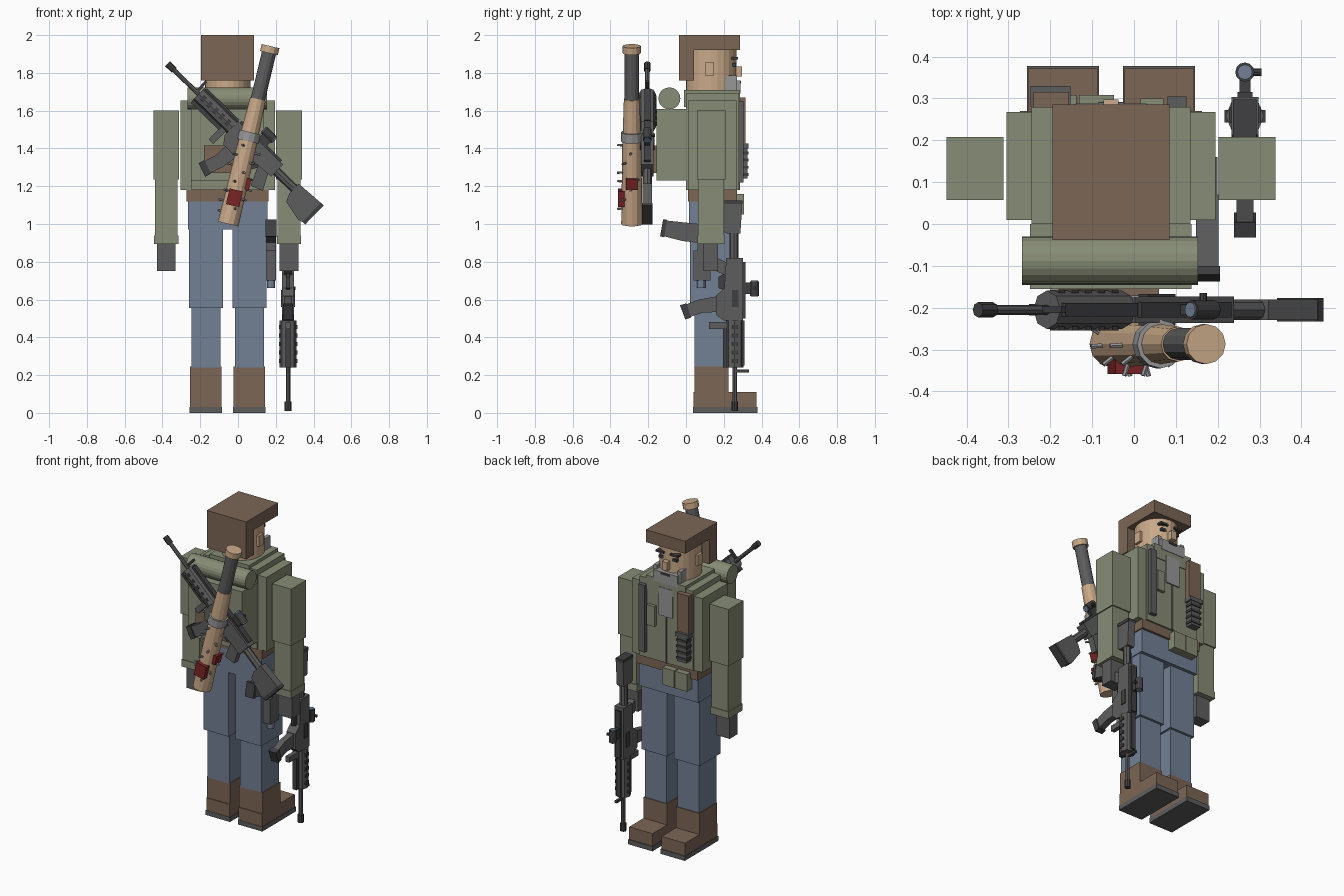
import bpy, bmesh, math
from mathutils import Vector, Matrix

if "Cube" in bpy.data.objects:
    bpy.data.objects.remove(bpy.data.objects["Cube"], do_unlink=True)


def material(name, r, g, b):
    lin = [(c / 255) ** 2.2 for c in (r, g, b)] + [1]
    m = bpy.data.materials.new(name)
    m.diffuse_color = lin
    m.use_nodes = True
    m.node_tree.nodes["Principled BSDF"].inputs["Base Color"].default_value = lin
    return m


OLIVE = material("olive cloth", 134, 139, 117)
DENIM = material("blue denim", 114, 127, 148)
BROWN = material("brown leather", 123, 102, 86)
SKIN = material("tan skin", 200, 168, 136)
GUN = material("gun grey", 94, 94, 94)
DARK = material("dark steel", 66, 66, 68)
STEEL = material("light grey", 150, 150, 150)
RED = material("dark red", 122, 40, 42)
CX = -0.055  # body centre line
IDENT = Matrix.Identity(4)


def finish(name, bm, mat, frame=IDENT):
    bm.transform(frame)
    bmesh.ops.recalc_face_normals(bm, faces=bm.faces)
    me = bpy.data.meshes.new(name)
    bm.to_mesh(me)
    bm.free()
    me.materials.append(mat)
    ob = bpy.data.objects.new(name, me)
    bpy.context.collection.objects.link(ob)
    return ob


def box(name, mat, x, y, z, frame=IDENT):
    bm = bmesh.new()
    bmesh.ops.create_cube(bm, size=1)
    lo, hi = Vector((x[0], y[0], z[0])), Vector((x[1], y[1], z[1]))
    for v in bm.verts:
        v.co = Vector([a if c < 0 else b for c, a, b in zip(v.co, lo, hi)])
    return finish(name, bm, mat, frame)


def rod(name, mat, p, q, r, sides=12, frame=IDENT, r2=None):
    p, q = Vector(p), Vector(q)
    bm = bmesh.new()
    bmesh.ops.create_cone(bm, cap_ends=True, segments=sides, radius1=r,
                          radius2=r if r2 is None else r2, depth=(q - p).length)
    turn = (q - p).to_track_quat('Z', 'Y').to_matrix().to_4x4()
    bm.transform(Matrix.Translation((p + q) / 2) @ turn)
    return finish(name, bm, mat, frame)


def prism(name, mat, outline, half, frame=IDENT):
    """Extrude an outline in the first two axes to +-half on the third."""
    bm = bmesh.new()
    face = bm.faces.new([bm.verts.new((u, v, -half)) for u, v in outline])
    new = bmesh.ops.extrude_face_region(bm, geom=[face])["geom"]
    for v in new:
        if isinstance(v, bmesh.types.BMVert):
            v.co.z = half
    return finish(name, bm, mat, frame)


def span(centre, half):
    return (centre - half, centre + half)


# Legs and boots
for side, s in (("right", -1), ("left", 1)):
    c = CX + s * 0.115
    box(side + "_thigh", DENIM, span(c, 0.09), (0.02, 0.235), (0.555, 0.98))
    box(side + "_shin", DENIM, span(c, 0.077), (0.045, 0.22), (0.24, 0.56))
    box(side + "_boot_shaft", BROWN, span(c, 0.083), (0.045, 0.225), (0.1, 0.245))
    box(side + "_boot_foot", BROWN, span(c, 0.083), (0.04, 0.372), (0.03, 0.11))
    box(side + "_boot_sole", GUN, span(c, 0.086), (0.038, 0.378), (0, 0.03))

# Hips, belt, jacket
box("hips", DENIM, span(CX, 0.21), (0.015, 0.255), (0.97, 1.125))
box("belt", BROWN, span(CX, 0.217), (0.01, 0.27), (1.12, 1.18))
box("jacket_sides", OLIVE, span(CX, 0.25), (0.01, 0.268), (1.18, 1.655))
box("jacket_body", OLIVE, span(CX, 0.19), (0, 0.28), (1.18, 1.69))
box("collar", OLIVE, span(CX, 0.14), (-0.01, 0.285), (1.62, 1.71))
box("shirt_front", STEEL, span(CX, 0.05), (0.27, 0.288), (1.48, 1.66))
box("jacket_zip", GUN, span(CX, 0.006), (0.27, 0.285), (1.18, 1.48))
box("chest_pocket", OLIVE, (0.015, 0.07), (0.27, 0.3), (1.4, 1.53))
box("chest_strap", GUN, (0.08, 0.125), (0.27, 0.305), (1.22, 1.65))
for i, c in enumerate((-0.09, -0.18)):
    box(f"belt_pouch_{i}", OLIVE, span(c, 0.042), (0.25, 0.308), (1.05, 1.16))

# Chest knife
box("knife_sheath", BROWN, (-0.24, -0.155), (0.275, 0.315), (1.42, 1.67))
box("knife_guard", GUN, (-0.247, -0.152), (0.28, 0.33), (1.4, 1.425))
box("knife_handle", GUN, (-0.23, -0.165), (0.28, 0.325), (1.24, 1.42))
for i in range(4):
    z = 1.255 + i * 0.038
    box(f"knife_rib_{i}", DARK, (-0.235, -0.16), (0.278, 0.33), (z, z + 0.015))

# Arms
for side, s in (("right", -1), ("left", 1)):
    c = CX + s * 0.325
    box(side + "_upper_arm", OLIVE, span(c, 0.068), (0.057, 0.208), (1.235, 1.6))
    box(side + "_forearm", OLIVE, span(c, 0.06), (0.064, 0.2), (0.93, 1.24))
    box(side + "_cuff", OLIVE, span(c, 0.064), (0.06, 0.204), (0.895, 0.94))
    box(side + "_hand", GUN, span(c, 0.049), (0.09, 0.17), (0.75, 0.9))

# Head, hair and face
head = rod("head", SKIN, (0, 0, 1.67), (0, 0, 1.93), 1, 24,
           Matrix.Translation((CX, 0.133, 0)) @ Matrix.Diagonal((0.12, 0.134, 1, 1)))
box("hair_top", BROWN, span(CX, 0.14), (-0.035, 0.285), (1.92, 2.0))
box("hair_back", BROWN, span(CX, 0.14), (-0.038, 0.042), (1.76, 2.0))
box("nose", SKIN, span(CX, 0.018), (0.25, 0.297), (1.78, 1.835))
box("beard", STEEL, span(CX, 0.085), (0.22, 0.288), (1.69, 1.76))
box("mouth", DARK, span(CX, 0.03), (0.255, 0.292), (1.745, 1.758))
for side, s in (("right", -1), ("left", 1)):
    box(side + "_ear", SKIN, span(CX + s * 0.12, 0.014), (0.1, 0.147), (1.786, 1.855))
    box(side + "_eye", DARK, span(CX + s * 0.047, 0.017), (0.24, 0.265), (1.835, 1.853))
    box(side + "_eyebrow", DARK, span(CX + s * 0.05, 0.028), (0.24, 0.275), (1.872, 1.885))
    box(side + "_sideburn", STEEL, span(CX + s * 0.085, 0.012), (0.19, 0.27), (1.69, 1.785))

# Backpack and bedroll
box("backpack", OLIVE, span(CX, 0.193), (-0.155, 0.0), (1.23, 1.61))
box("backpack_pocket", BROWN, (-0.18, 0.06), (-0.172, -0.15), (1.27, 1.415))
rod("bedroll", OLIVE, (-0.268, -0.088, 1.665), (0.153, -0.088, 1.665), 0.058, 20)

# Hip holster with pistol
box("holster", GUN, (0.145, 0.2), (0.06, 0.16), (0.85, 1.0))
box("holster_tip", GUN, (0.15, 0.2), (0.04, 0.13), (0.7, 0.86))
rod("pistol_muzzle", DENIM, (0.175, 0.08, 0.66), (0.175, 0.08, 0.72), 0.022)
grip = Matrix(((0, 0, 1, 0.175), (1, 0, 0, 0), (0, 1, 0, 0), (0, 0, 0, 1)))
prism("pistol_grip", GUN, [(-0.135, 0.94), (-0.12, 1.02), (0.07, 1.0), (0.07, 0.9), (-0.02, 0.91)],
      0.027, grip)
prism("pistol_grip_end", DARK, [(-0.137, 0.935), (-0.121, 1.025), (-0.1, 1.022), (-0.115, 0.93)],
      0.03, grip)


def rifle(tag, f):
    """u runs from muzzle to butt, v towards the magazine, w across."""
    def b(name, mat, u, v, half):
        box(tag + name, mat, u, v, (-half, half), f)

    def r(name, mat, u, v, rad, n=8):
        rod(tag + name, mat, (u[0], v, 0), (u[1], v, 0), rad, n, f)

    r("muzzle_brake", DARK, (0.01, 0.06), 0, 0.018)
    r("barrel", GUN, (0.05, 0.26), 0, 0.012)
    r("handguard", GUN, (0.24, 0.49), 0, 0.046)
    b("top_rail", DARK, (0.25, 0.49), (-0.053, -0.035), 0.016)
    b("front_sight", DARK, (0.215, 0.23), (-0.075, 0.01), 0.008)
    b("lower_rail", DARK, (0.24, 0.45), (0.03, 0.062), 0.014)
    for i in range(5):
        u = 0.265 + i * 0.045
        b(f"handguard_vent_{i}", DARK, (u, u + 0.02), (-0.015, 0.015), 0.049)
    b("foregrip", GUN, (0.445, 0.48), (0.02, 0.135), 0.014)
    prism(tag + "receiver", GUN, [(0.49, -0.045), (0.49, 0.06), (0.52, 0.1), (0.62, 0.1),
          (0.66, 0.055), (0.82, 0.045), (0.82, -0.045)], 0.032, f)
    b("receiver_rail", DARK, (0.5, 0.8), (-0.058, -0.04), 0.018)
    b("ejection_cover", DARK, (0.56, 0.65), (-0.02, 0.015), 0.038)
    prism(tag + "magazine", GUN, [(0.535, 0.08), (0.62, 0.08), (0.6, 0.19), (0.575, 0.255),
          (0.51, 0.232), (0.53, 0.17)], 0.02, f)
    prism(tag + "magazine_base", DARK, [(0.505, 0.23), (0.58, 0.255), (0.57, 0.29), (0.495, 0.262)],
          0.026, f)
    prism(tag + "trigger_guard", DARK, [(0.65, 0.05), (0.66, 0.085), (0.72, 0.085), (0.75, 0.04)],
          0.01, f)
    prism(tag + "grip", GUN, [(0.72, 0.03), (0.79, 0.03), (0.84, 0.13), (0.775, 0.155)], 0.021, f)
    r("stock_tube", GUN, (0.8, 0.98), 0.005, 0.024)
    prism(tag + "stock", GUN, [(0.95, -0.03), (1.11, -0.04), (1.11, 0.1), (1.08, 0.108),
          (0.97, 0.085), (0.95, 0.04)], 0.025, f)
    b("butt_pad", DARK, (1.105, 1.125), (-0.04, 0.1), 0.028)
    b("sight_mount", DARK, (0.63, 0.69), (-0.095, -0.05), 0.013)
    r("sight_tube", DARK, (0.62, 0.695), -0.105, 0.023, 12)
    r("sight_lens", DENIM, (0.615, 0.7), -0.105, 0.018, 12)
    rod(tag + "sight_knob", DARK, (0.66, -0.105, 0), (0.66, -0.105, 0.04), 0.009, 8, f)


def rifle_frame(origin, u, v):
    u, v = Vector(u).normalized(), Vector(v).normalized()
    m = Matrix((u, v, u.cross(v))).transposed().to_4x4()
    return Matrix.Translation(origin) @ m


# Carried rifle (muzzle down) and slung rifle (diagonal)
rifle("carried_rifle_", rifle_frame((0.265, 0.258, 0), (0, 0, 1), (0, -1, 0)))
rifle("slung_rifle_", rifle_frame((-0.38, -0.205, 1.855), (0.716, 0, -0.698), (-0.698, 0, -0.716)))

# Launcher tube across the back: local z along the tube
base, tip = Vector((-0.052, -0.287, 1.0)), Vector((0.172, -0.287, 1.94))
axis = (tip - base).normalized()
side = Vector((axis.z, 0, -axis.x))
L = Matrix.Translation(base) @ Matrix((side, Vector((0, 1, 0)), axis)).transposed().to_4x4()
for name, mat, a, b, r1, r2 in (
        ("rear_tube", SKIN, 0.0, 0.46, 0.056, 0.05), ("tube_band", STEEL, 0.45, 0.5, 0.058, 0.058),
        ("mid_tube", SKIN, 0.49, 0.68, 0.048, 0.042), ("front_tube", GUN, 0.67, 0.94, 0.038, 0.038),
        ("tube_cap", SKIN, 0.93, 0.968, 0.048, 0.048)):
    rod("launcher_" + name, mat, (0, 0, a), (0, 0, b), r1, 12, L, r2)
box("launcher_back_panel", RED, (-0.036, 0.036), (-0.072, -0.03), (0.1, 0.185), L)
box("launcher_side_panel", RED, (0.03, 0.065), (-0.03, 0.03), (0.2, 0.26), L)
for i in range(14):
    ang = math.radians(150 + i * 137 % 240)
    d = Vector((math.cos(ang), math.sin(ang), 0))
    p = d * 0.045 + Vector((0, 0, 0.06 + i * 0.028))
    rod(f"launcher_stud_{i}", STEEL, p, p + d * 0.035, 0.006, 6, L)
